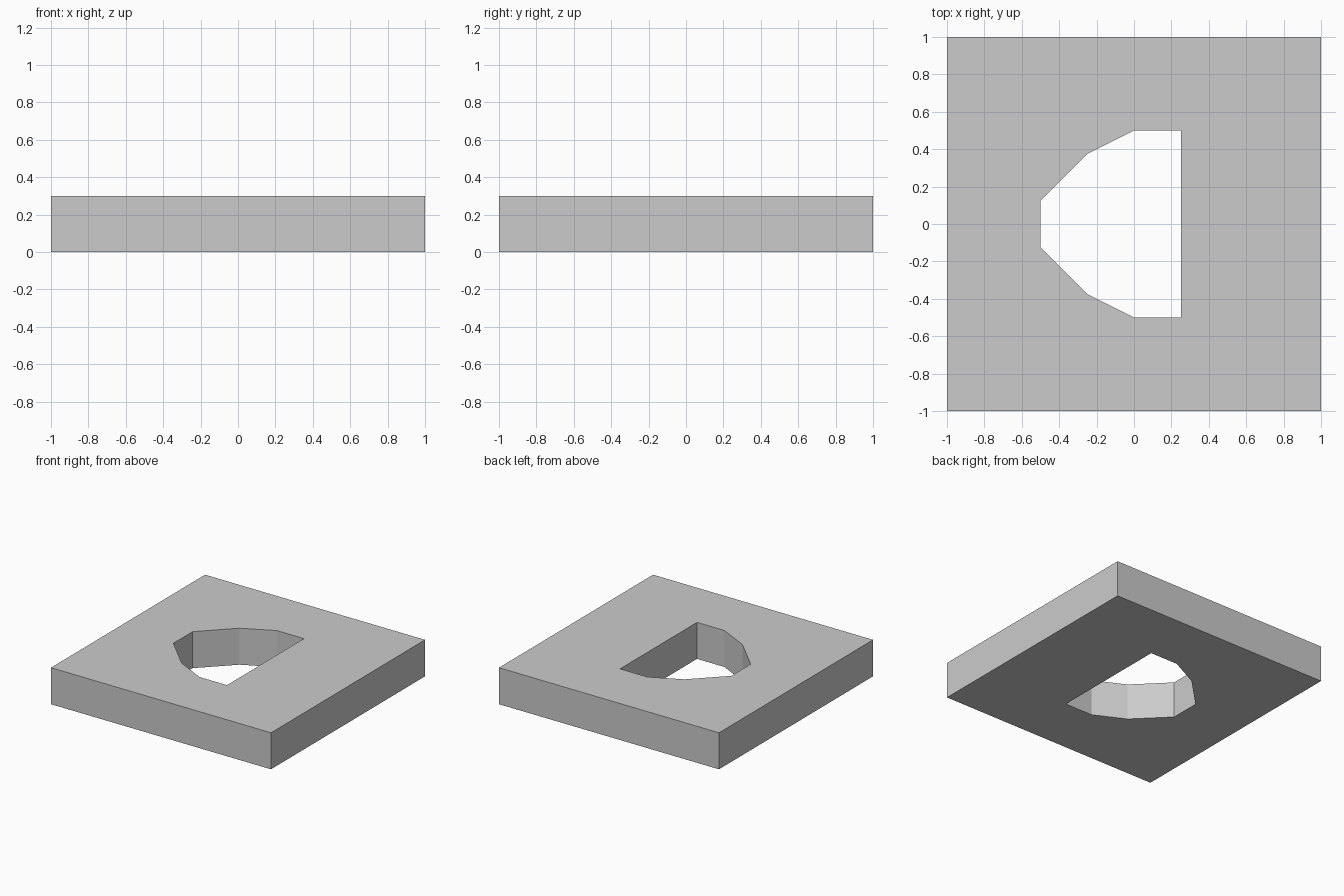
import bpy, bmesh

if "Cube" in bpy.data.objects:
    bpy.data.objects.remove(bpy.data.objects["Cube"])

THICKNESS = 0.3

# Outlines: square plate, and the D-shaped opening mirrored about y = 0
square = [(-1, -1), (1, -1), (1, 1), (-1, 1)]
half = [(0.25, 0.5), (0, 0.5), (-0.25, 0.375), (-0.5, 0.125)]
opening = half + [(x, -y) for x, y in reversed(half)]

bm = bmesh.new()


def add_loop(points):
    verts = [bm.verts.new((x, y, 0)) for x, y in points]
    return [bm.edges.new((a, b)) for a, b in zip(verts, verts[1:] + verts[:1])]


# Flat plate with the opening left empty
edges = add_loop(square) + add_loop(opening)
bmesh.ops.triangle_fill(bm, use_beauty=True, use_dissolve=False,
                        edges=edges, normal=(0, 0, 1))
bm.normal_update()
for face in bm.faces:
    if face.normal.z < 0:
        face.normal_flip()

mesh = bpy.data.meshes.new("plate")
bm.to_mesh(mesh)
bm.free()
plate = bpy.data.objects.new("plate", mesh)
bpy.context.collection.objects.link(plate)

# Thickness, growing upward from z = 0
solid = plate.modifiers.new("thickness", 'SOLIDIFY')
solid.thickness = THICKNESS
solid.offset = 1
